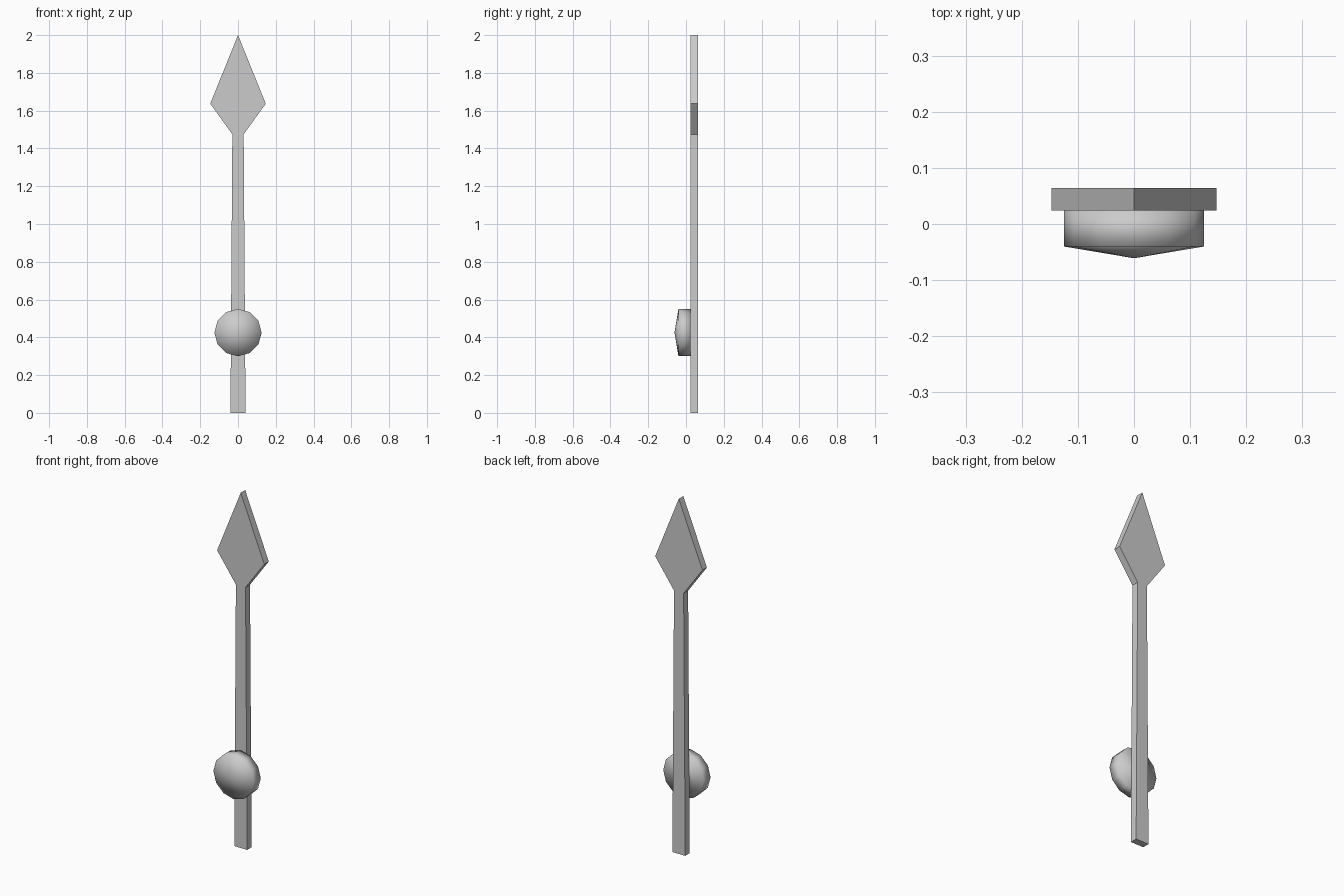
import bpy, bmesh
from math import cos, sin, pi

if "Cube" in bpy.data.objects:
    bpy.data.objects.remove(bpy.data.objects["Cube"])


def new_object(name, bm):
    bmesh.ops.recalc_face_normals(bm, faces=bm.faces)
    mesh = bpy.data.meshes.new(name)
    bm.to_mesh(mesh)
    bm.free()
    obj = bpy.data.objects.new(name, mesh)
    bpy.context.collection.objects.link(obj)
    return obj


# Pointer: tapered shaft with a spade tip, mirrored outline extruded in y
Y_FRONT, Y_BACK = 0.024, 0.064
half = [(0.04, 0.0), (0.03, 1.475), (0.147, 1.637)]
outline = half + [(0.0, 2.0)] + [(-x, z) for x, z in reversed(half)]
bm = bmesh.new()
face = bm.faces.new([bm.verts.new((x, Y_FRONT, z)) for x, z in outline])
ext = bmesh.ops.extrude_face_region(bm, geom=[face], use_keep_orig=True)
moved = [g for g in ext["geom"] if isinstance(g, bmesh.types.BMVert)]
bmesh.ops.translate(bm, verts=moved, vec=(0, Y_BACK - Y_FRONT, 0))
new_object("pointer", bm)

# Hub cap: 12-sided smooth disc with a shallow conical front
SIDES, RADIUS, HUB_Z = 12, 0.125, 0.425
bm = bmesh.new()
rim_back, rim_front = (
    [bm.verts.new((RADIUS * cos(2 * pi * i / SIDES), y,
                   HUB_Z + RADIUS * sin(2 * pi * i / SIDES)))
     for i in range(SIDES)]
    for y in (Y_FRONT, -0.04))
apex = bm.verts.new((0, -0.061, HUB_Z))
for i in range(SIDES):
    j = (i + 1) % SIDES
    bm.faces.new((rim_back[i], rim_back[j], rim_front[j], rim_front[i]))
    bm.faces.new((rim_front[i], rim_front[j], apex))
bm.faces.new(rim_back)
for f in bm.faces:
    f.smooth = True
new_object("hub_cap", bm)
